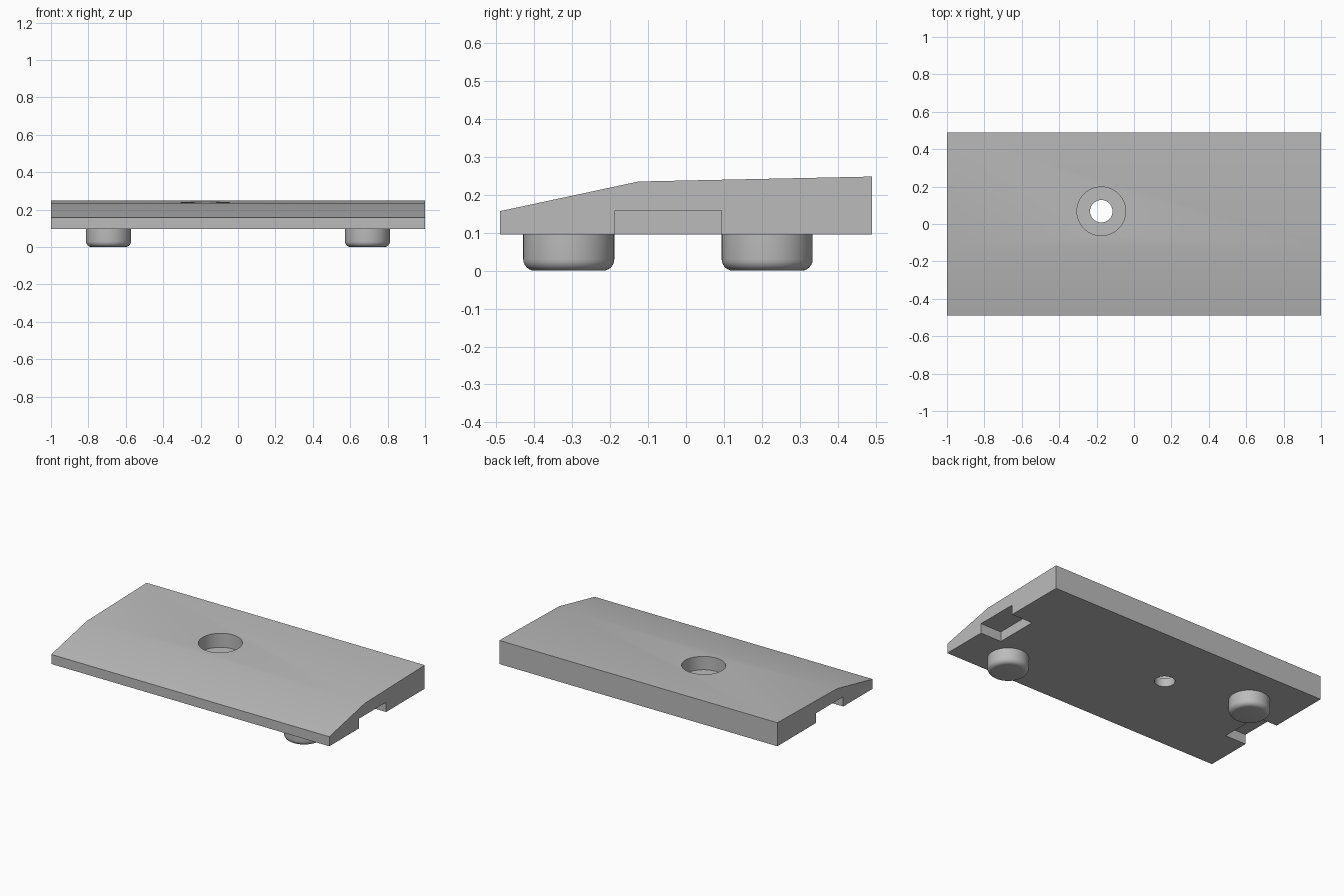
import bpy
import bmesh
import math

cube = bpy.data.objects.get("Cube")
if cube:
    bpy.data.objects.remove(cube, do_unlink=True)

grey = bpy.data.materials.new("plain grey")
grey.use_nodes = True
colour = (0.5, 0.5, 0.5, 1)
grey.diffuse_color = colour
grey.node_tree.nodes["Principled BSDF"].inputs["Base Color"].default_value = colour

BASE = 0.095  # underside of the plate


def add_object(name, bm):
    bmesh.ops.recalc_face_normals(bm, faces=bm.faces)
    mesh = bpy.data.meshes.new(name)
    bm.to_mesh(mesh)
    bm.free()
    mesh.materials.append(grey)
    obj = bpy.data.objects.new(name, mesh)
    bpy.context.collection.objects.link(obj)
    return obj


def box(name, x, y, z):
    bm = bmesh.new()
    bmesh.ops.create_cube(bm, size=1)
    for v in bm.verts:
        v.co = [lo + (c + 0.5) * (hi - lo) for c, (lo, hi) in zip(v.co, (x, y, z))]
    return add_object(name, bm)


def cylinder(name, x, y, radius, z0, z1):
    bm = bmesh.new()
    bmesh.ops.create_cone(bm, cap_ends=True, segments=64, radius1=radius,
                          radius2=radius, depth=z1 - z0)
    bmesh.ops.translate(bm, vec=(x, y, (z0 + z1) / 2), verts=bm.verts)
    return add_object(name, bm)


def smooth(obj):
    bpy.ops.object.select_all(action='DESELECT')
    bpy.context.view_layer.objects.active = obj
    obj.select_set(True)
    bpy.ops.object.shade_smooth_by_angle(angle=math.radians(30))


def apply(obj, mod):
    bpy.context.view_layer.objects.active = obj
    bpy.ops.object.modifier_apply(modifier=mod.name)


# Plate: side profile swept along x
profile = [(-0.49, BASE), (-0.49, 0.157), (-0.125, 0.235), (0.49, 0.248), (0.49, BASE)]
bm = bmesh.new()
face = bm.faces.new([bm.verts.new((-1, y, z)) for y, z in profile])
swept = bmesh.ops.extrude_face_region(bm, geom=[face])["geom"]
bmesh.ops.translate(bm, vec=(2, 0, 0),
                    verts=[g for g in swept if isinstance(g, bmesh.types.BMVert)])
plate = add_object("plate", bm)

# Counterbored hole and a notch under each end
cutters = [cylinder("counterbore_cutter", -0.175, 0.068, 0.13, 0.15, 0.4),
           cylinder("bore_cutter", -0.175, 0.068, 0.06, 0, 0.3)]
for side in (-1, 1):
    cutters.append(box("notch_cutter", sorted((side * 0.85, side * 1.1)),
                       (-0.187, 0.093), (0, 0.158)))
for cutter in cutters:
    mod = plate.modifiers.new("cut", 'BOOLEAN')
    mod.operation = 'DIFFERENCE'
    mod.solver = 'EXACT'
    mod.object = cutter
    apply(plate, mod)
    bpy.data.objects.remove(cutter, do_unlink=True)
smooth(plate)

# Round feet with a rounded lower rim
for name, x, y in (("left_front_foot", 0.692, -0.309), ("right_back_foot", -0.692, 0.214)):
    foot = cylinder(name, x, y, 0.12, 0, BASE)
    bm = bmesh.new()
    bm.from_mesh(foot.data)
    rim = [e for e in bm.edges if all(v.co.z < 0.01 for v in e.verts)]
    bmesh.ops.bevel(bm, geom=rim, offset=0.03, segments=6, profile=0.5, affect='EDGES')
    bm.to_mesh(foot.data)
    bm.free()
    smooth(foot)
